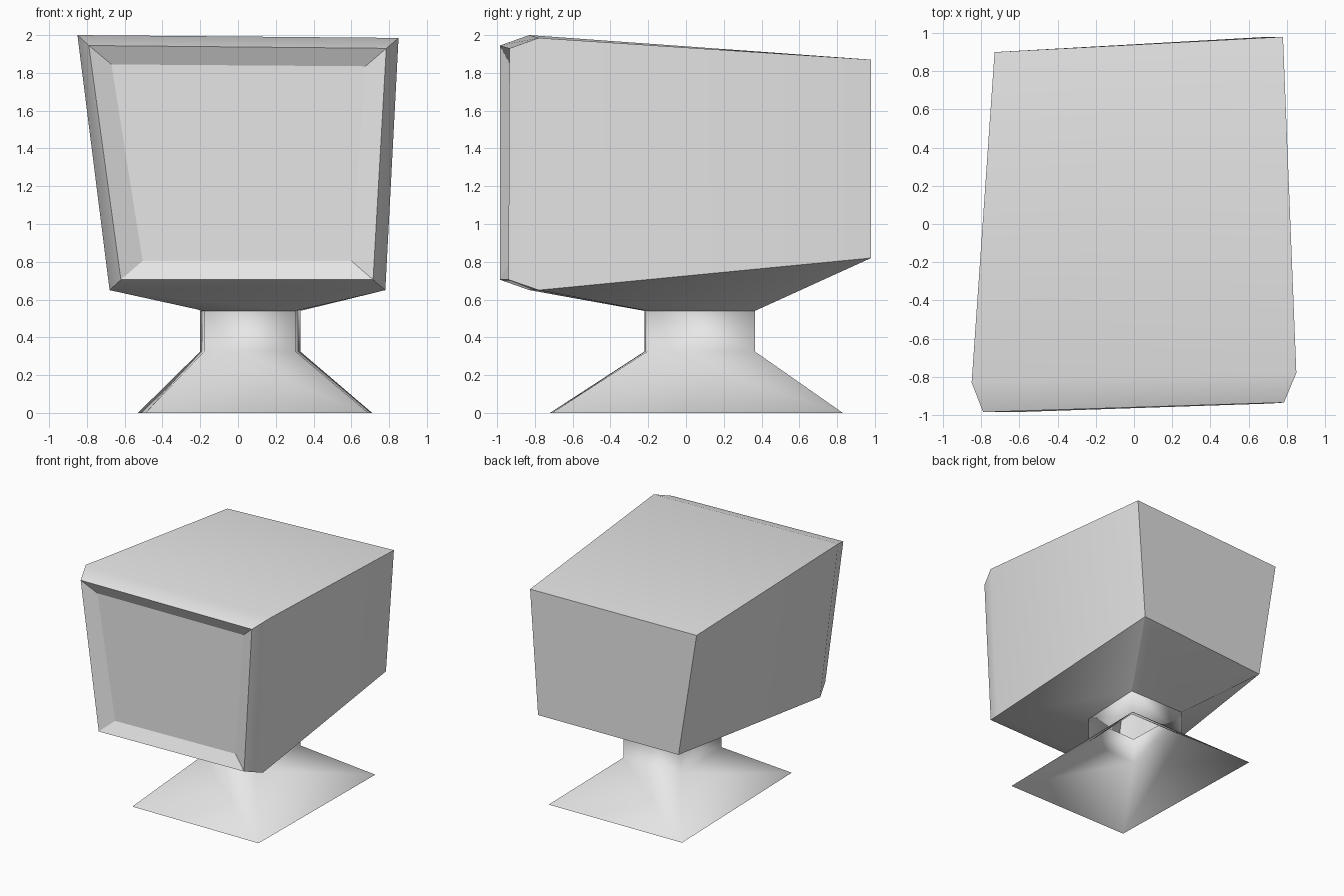
import bpy
import bmesh
import math

cube = bpy.data.objects.get("Cube")
if cube:
    bpy.data.objects.remove(cube, do_unlink=True)

plastic = bpy.data.materials.new("light_grey")
plastic.use_nodes = True
grey = (0.8, 0.8, 0.8, 1.0)
plastic.diffuse_color = grey
plastic.node_tree.nodes["Principled BSDF"].inputs["Base Color"].default_value = grey


def add_ring(bm, corners):
    return [bm.verts.new(corner) for corner in corners]


def bridge(bm, ring_a, ring_b, skip=()):
    """Join two four-cornered rings with quads, leaving out the skipped sides."""
    for i in range(4):
        if i not in skip:
            j = (i + 1) % 4
            bm.faces.new((ring_a[i], ring_a[j], ring_b[j], ring_b[i]))


def finish(bm, name, angle):
    bmesh.ops.recalc_face_normals(bm, faces=bm.faces[:])
    mesh = bpy.data.meshes.new(name)
    bm.to_mesh(mesh)
    bm.free()
    mesh.materials.append(plastic)
    obj = bpy.data.objects.new(name, mesh)
    bpy.context.collection.objects.link(obj)
    bpy.ops.object.select_all(action="DESELECT")
    obj.select_set(True)
    bpy.context.view_layer.objects.active = obj
    bpy.ops.object.shade_smooth_by_angle(angle=math.radians(angle))
    return obj


# Rings run top left, top right, bottom right, bottom left as seen from the front
screen_ring = [(-0.67, -0.93, 1.845), (0.675, -0.89, 1.835),
               (0.6, -0.89, 0.805), (-0.505, -0.93, 0.805)]
lip_ring = [(-0.79, -0.985, 1.945), (0.785, -0.935, 1.93),
            (0.715, -0.94, 0.705), (-0.62, -0.985, 0.705)]
shoulder_ring = [(-0.85, -0.83, 2.0), (0.85, -0.78, 1.985),
                 (0.78, -0.78, 0.65), (-0.68, -0.83, 0.65)]
back_ring = [(-0.73, 0.9, 1.85), (0.78, 0.98, 1.87),
             (0.705, 0.98, 0.82), (-0.56, 0.9, 0.79)]

# Stand rings run front left, front right, back right, back left
neck = [(-0.18, -0.22), (0.305, -0.205), (0.33, 0.365), (-0.2, 0.36)]
foot = [(-0.49, -0.72), (0.69, -0.71), (0.71, 0.83), (-0.53, 0.81)]
neck_top, neck_low, floor = 0.54, 0.325, 0.0


def level(outline, z):
    return [(x, y, z) for x, y in outline]


# Casing: recessed frame, bevelled shoulder, tapering box and sloped underside
bm = bmesh.new()
inner, lip, shoulder, back = [
    add_ring(bm, ring) for ring in (screen_ring, lip_ring, shoulder_ring, back_ring)]
bridge(bm, inner, lip)
bridge(bm, lip, shoulder)
bridge(bm, shoulder, back, skip=(2,))
bm.faces.new(back)
belly = [shoulder[3], shoulder[2], back[2], back[3]]
bridge(bm, belly, add_ring(bm, level(neck, neck_top)))
finish(bm, "casing", 30)

# Screen panel
bm = bmesh.new()
bm.faces.new(add_ring(bm, screen_ring))
screen = finish(bm, "screen", 30)
if screen.data.polygons[0].normal.y > 0:
    screen.data.flip_normals()

# Hollow stand: straight neck flaring into a wide open foot
bm = bmesh.new()
top, low, base = [add_ring(bm, level(outline, z)) for outline, z in
                  ((neck, neck_top), (neck, neck_low), (foot, floor))]
bridge(bm, top, low)
bridge(bm, low, base)
finish(bm, "stand", 180)
